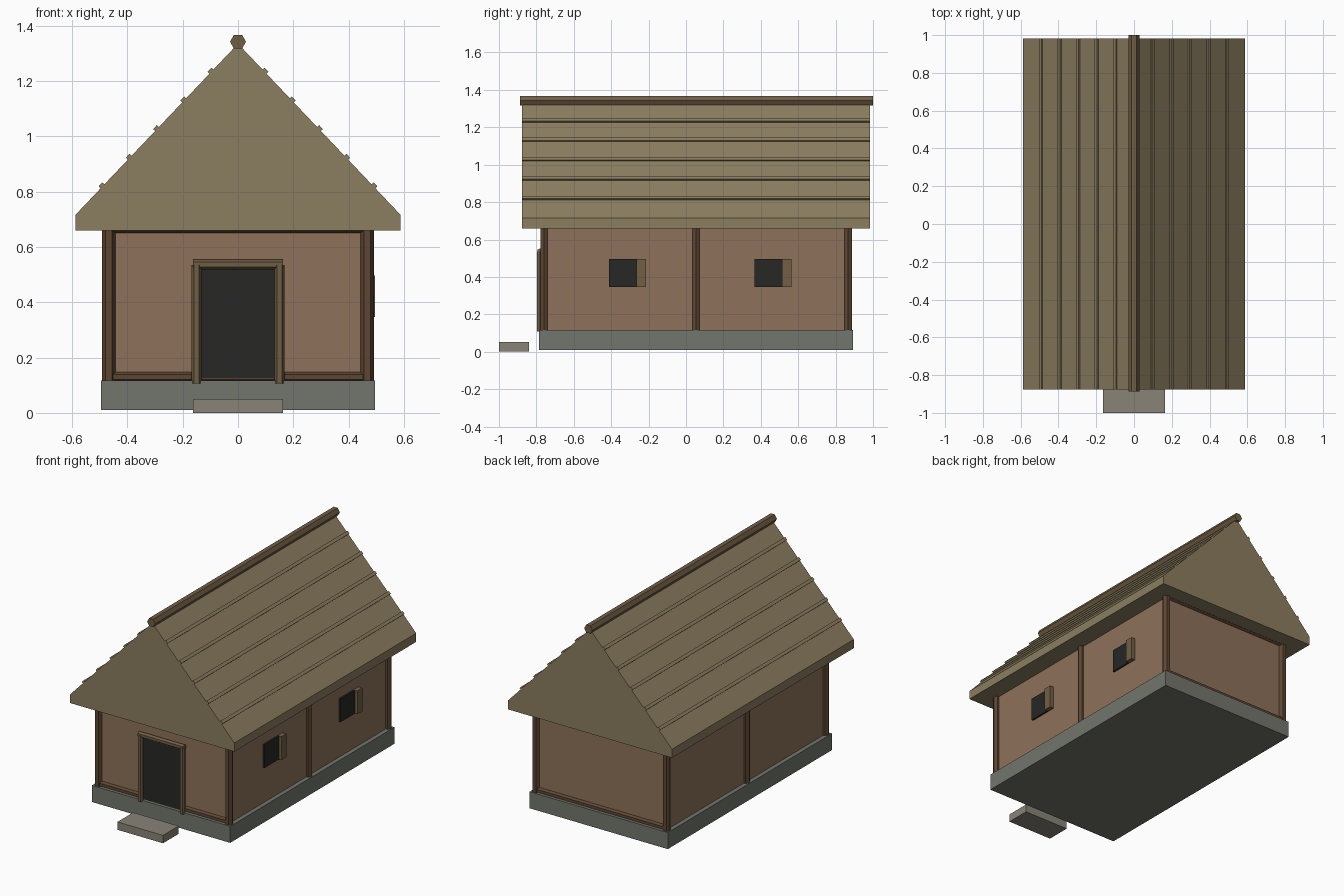
import bpy, bmesh
from math import cos, sin, pi, atan2, hypot

if "Cube" in bpy.data.objects:
    bpy.data.objects.remove(bpy.data.objects["Cube"])


def material(name, r, g, b):
    m = bpy.data.materials.new(name)
    m.diffuse_color = (r, g, b, 1)
    m.use_nodes = True
    m.node_tree.nodes["Principled BSDF"].inputs["Base Color"].default_value = m.diffuse_color
    return m


STONE = material("stone", 0.17, 0.18, 0.15)
STEP = material("step_stone", 0.25, 0.23, 0.185)
MUD = material("mud_wall", 0.27, 0.165, 0.10)
BEAM = material("dark_timber", 0.11, 0.062, 0.033)
TRIM = material("light_timber", 0.16, 0.11, 0.058)
THATCH = material("thatch", 0.26, 0.205, 0.115)
SHUTTER = material("shutter_wood", 0.17, 0.115, 0.06)
DARK = material("dark_opening", 0.02, 0.02, 0.018)


def prism(name, profile, axis, a, b, mat):
    """Extrude a closed 2D profile along an axis from a to b."""
    place = {"x": lambda u, v, w: (w, u, v),
             "y": lambda u, v, w: (u, w, v),
             "z": lambda u, v, w: (u, v, w)}[axis]
    bm = bmesh.new()
    ends = [[bm.verts.new(place(u, v, w)) for u, v in profile] for w in (a, b)]
    n = len(profile)
    for ring in ends:
        bm.faces.new(ring)
    for i in range(n):
        j = (i + 1) % n
        bm.faces.new((ends[0][i], ends[0][j], ends[1][j], ends[1][i]))
    bmesh.ops.recalc_face_normals(bm, faces=bm.faces)
    me = bpy.data.meshes.new(name)
    bm.to_mesh(me)
    bm.free()
    me.materials.append(mat)
    ob = bpy.data.objects.new(name, me)
    bpy.context.collection.objects.link(ob)
    return ob


def box(name, x, y, z, mat):
    """Box from (min, max) pairs."""
    return prism(name, [(x[0], y[0]), (x[1], y[0]), (x[1], y[1]), (x[0], y[1])], "z", *z, mat)


def log(name, u, v, r, axis, a, b, mat, turn=0.0):
    """Six-sided pole along an axis."""
    hexagon = [(u + r * cos(turn + i * pi / 3), v + r * sin(turn + i * pi / 3)) for i in range(6)]
    return prism(name, hexagon, axis, a, b, mat)


FRONT, BACK, SIDE = -0.758, 0.865, 0.467
MID = (FRONT + BACK) / 2

# Base, step and wall block
box("foundation", (-0.495, 0.495), (-0.787, 0.893), (0.01, 0.117), STONE)
box("door_step", (-0.163, 0.163), (-1.0, -0.84), (0.0, 0.051), STEP)
box("walls", (-SIDE, SIDE), (FRONT, BACK), (0.115, 0.67), MUD)

# Wall posts
for sx, side in ((-1, "left"), (1, "right")):
    for y, where in ((FRONT, "front"), (MID, "middle"), (BACK, "back")):
        log(f"{where}_{side}_post", sx * SIDE, y, 0.0245, "z", 0.115, 0.67, BEAM)

# Sill and top beams across the gable ends
for y, where in ((FRONT, "front"), (BACK, "back")):
    log(f"{where}_sill", y, 0.13, 0.018, "x", -SIDE, SIDE, BEAM, pi / 6)
    log(f"{where}_top_beam", y, 0.668, 0.018, "x", -SIDE, SIDE, BEAM, pi / 6)

# Doorway with pole frame
box("door_opening", (-0.135, 0.135), (-0.778, FRONT + 0.01), (0.127, 0.53), DARK)
for sx, side in ((-1, "left"), (1, "right")):
    log(f"door_{side}_jamb", sx * 0.15, -0.781, 0.018, "z", 0.107, 0.535, TRIM)
log("door_lintel", -0.778, 0.536, 0.018, "x", -0.163, 0.163, TRIM, pi / 6)

# Windows with slid-open shutters, right wall only
for y, where in ((-0.338, "front"), (0.44, "back")):
    box(f"{where}_window", (SIDE - 0.01, 0.478), (y - 0.073, y + 0.08), (0.346, 0.497), DARK)
    box(f"{where}_shutter", (SIDE - 0.005, 0.496), (y + 0.073, y + 0.125), (0.346, 0.497), SHUTTER)

# Solid thatched roof
EAVE_X, EAVE_Z, APEX = 0.588, 0.716, 1.335
Y0, Y1 = -0.877, 0.983
prism("roof", [(-EAVE_X, 0.66), (EAVE_X, 0.66), (EAVE_X, EAVE_Z), (0, APEX), (-EAVE_X, EAVE_Z)],
      "y", Y0, Y1, THATCH)

# Battens lying along both slopes
rise = APEX - EAVE_Z
length = hypot(EAVE_X, rise)
tx, tz = EAVE_X / length, -rise / length
for sx, side in ((-1, "left"), (1, "right")):
    for i in range(5):
        x = 0.096 + i * 0.0985
        z = APEX - x * rise / EAVE_X
        corners = [(x + a * tx - b * tz, z + a * tz + b * tx)
                   for a, b in ((-0.01, -0.01), (0.01, -0.01), (0.01, 0.01), (-0.01, 0.01))]
        prism(f"{side}_batten_{i + 1}", [(sx * u, v) for u, v in corners], "y", Y0, Y1, THATCH)

# Ridge pole
log("ridge_pole", 0, 1.342, 0.029, "y", -0.888, 1.0, TRIM)
